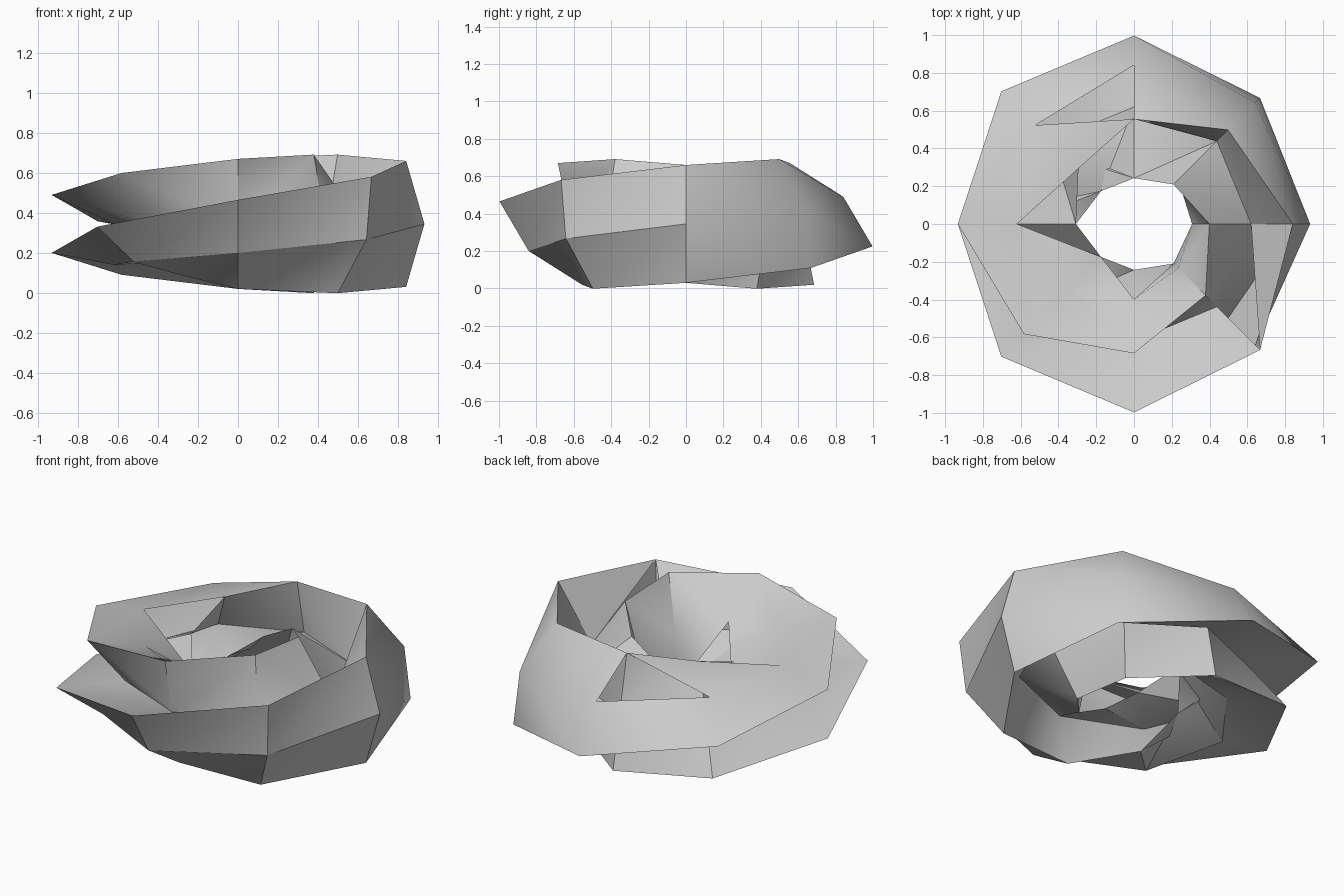
import bpy, bmesh, math

if "Cube" in bpy.data.objects:
    bpy.data.objects.remove(bpy.data.objects["Cube"])

SEG = 8                      # steps around the ring and around the figure-eight section
RING, WIDE = 0.62, 0.3125    # ring radius and half width of the section
LOBE, RISE, MID = 0.315, 0.205, 0.345

grey = bpy.data.materials.new("light grey")
grey.diffuse_color = (0.6, 0.6, 0.6, 1)
grey.use_nodes = True
grey.node_tree.nodes["Principled BSDF"].inputs["Base Color"].default_value = grey.diffuse_color

# Triangular openings: (ring step, section step) -> (rising diagonal?, open at the start side?)
OPENINGS = {(2, 1): (True, True), (3, 1): (True, False), (4, 1): (False, True),
            (5, 1): (True, False), (6, 1): (False, True), (7, 7): (True, True)}
FALLING = {(6, 3)}           # panels folded along the other diagonal


def section_point(u, v):
    """Point on a figure-eight section that makes a half twist around the ring."""
    c, s = math.cos(u / 2), math.sin(u / 2)
    r = RING + WIDE * (c * math.sin(v) - s * math.sin(2 * v))
    z = MID + RISE * s * math.sin(v) + LOBE * c * math.sin(2 * v)
    return r * math.cos(u), r * math.sin(u), z


# Twisted figure-eight band, left open at the seam where the sides swap over
step = 2 * math.pi / SEG
bm = bmesh.new()
rings = [[bm.verts.new(section_point(i * step, j * step)) for j in range(SEG)]
         for i in range(SEG + 1)]
for i in range(SEG):
    a, b = rings[i], rings[i + 1]
    for j in range(SEG):
        k = (j + 1) % SEG
        rising, open_start = OPENINGS.get((i, j), ((i, j) not in FALLING, None))
        start = (a[j], b[k], a[k]) if rising else (a[j], b[j], a[k])
        end = (a[j], b[j], b[k]) if rising else (b[j], b[k], a[k])
        if open_start is not True:
            bm.faces.new(start)
        if open_start is not False:
            bm.faces.new(end)

mesh = bpy.data.meshes.new("twisted_ring")
bm.to_mesh(mesh)
bm.free()
mesh.materials.append(grey)
ring = bpy.data.objects.new("twisted_ring", mesh)
bpy.context.collection.objects.link(ring)

# Soft shading with the strong folds kept crisp
bpy.context.view_layer.objects.active = ring
ring.select_set(True)
bpy.ops.object.shade_smooth_by_angle(angle=math.radians(40))
